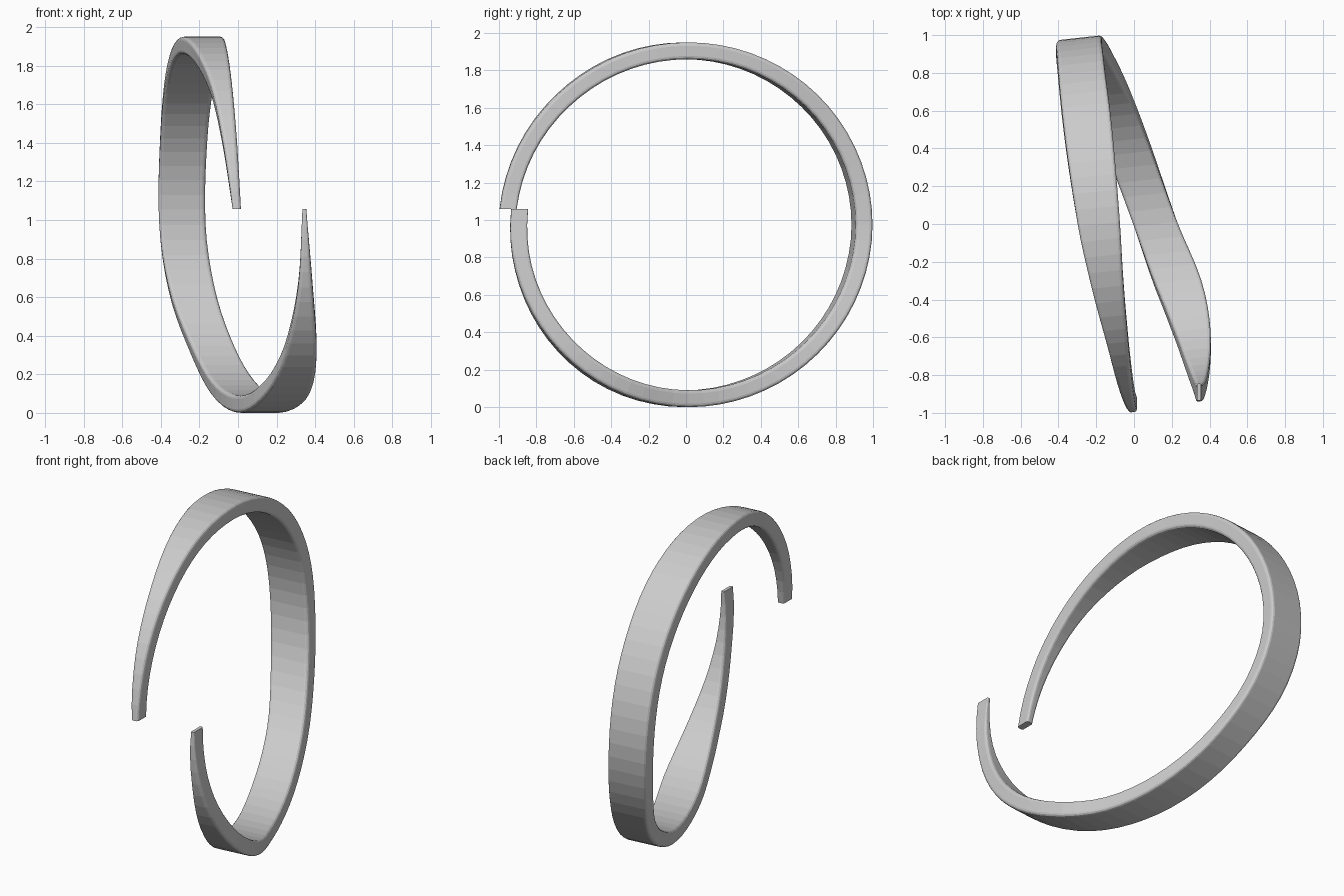
import bpy, bmesh, math

if "Cube" in bpy.data.objects:
    bpy.data.objects.remove(bpy.data.objects["Cube"])

# key stations around the loop: angle, left edge x, right edge x, outer radius
KEYS = [
    (5, -0.028, 0.015, 1.000), (26, -0.078, -0.005, 0.990),
    (48, -0.140, -0.030, 0.980), (72, -0.232, -0.058, 0.976),
    (90, -0.296, -0.075, 0.975), (120, -0.366, -0.115, 0.978),
    (150, -0.402, -0.158, 0.983), (180, -0.408, -0.168, 0.986),
    (202, -0.355, -0.118, 0.983), (225, -0.240, -0.015, 0.979),
    (249, -0.120, 0.110, 0.976), (270, 0.000, 0.228, 0.975),
    (288, 0.100, 0.345, 0.971), (301, 0.175, 0.392, 0.966),
    (317, 0.248, 0.407, 0.958), (340, 0.312, 0.386, 0.947),
    (365, 0.334, 0.354, 0.938),
]
THICK, CENTRE_Z, SHEAR = 0.09, 0.98, 0.11
SEGS, CORNER = 72, 4


def slope(i, c):
    a, b = KEYS[max(i - 1, 0)], KEYS[min(i + 1, len(KEYS) - 1)]
    return (b[c] - a[c]) / (b[0] - a[0])


def sample(ang, c):
    """Smooth curve through column c of the key stations."""
    i = 0
    while i < len(KEYS) - 2 and ang > KEYS[i + 1][0]:
        i += 1
    a, b = KEYS[i], KEYS[i + 1]
    h = b[0] - a[0]
    t = (ang - a[0]) / h
    return ((2*t**3 - 3*t**2 + 1) * a[c] + (t**3 - 2*t**2 + t) * h * slope(i, c)
            + (3*t**2 - 2*t**3) * b[c] + (t**3 - t**2) * h * slope(i + 1, c))


def section(ang):
    """Rounded rectangle across the band at one angle."""
    x0, x1, r1 = (sample(ang, c) for c in (1, 2, 3))
    r0 = r1 - THICK
    rad = min(0.018, (x1 - x0) * 0.3)
    xm = (x0 + x1) / 2
    a = math.radians(ang)
    pts = []
    corners = [(x1 - rad, r1 - rad, 0), (x0 + rad, r1 - rad, 90),
               (x0 + rad, r0 + rad, 180), (x1 - rad, r0 + rad, 270)]
    for cx, cr, start in corners:
        for k in range(CORNER):
            t = math.radians(start + 90 * k / (CORNER - 1))
            x, r = cx + rad * math.cos(t), cr + rad * math.sin(t)
            pts.append((x, -r * math.cos(a) + SHEAR * (x - xm),
                        CENTRE_Z + r * math.sin(a)))
    return pts


# open band swept around the loop with tapered ends
bm = bmesh.new()
rings = [[bm.verts.new(p) for p in section(5 + 360 * i / SEGS)]
         for i in range(SEGS + 1)]
for a, b in zip(rings, rings[1:]):
    n = len(a)
    for k in range(n):
        bm.faces.new((a[k], a[(k + 1) % n], b[(k + 1) % n], b[k]))
bm.faces.new(rings[0])
bm.faces.new(rings[-1])

# level the two tips
for ring in (rings[0], rings[-1]):
    for v in ring:
        v.co.z = 1.063
low = min(v.co.z for v in bm.verts)
for v in bm.verts:
    v.co.z -= low
bmesh.ops.recalc_face_normals(bm, faces=bm.faces)

mesh = bpy.data.meshes.new("open_band")
bm.to_mesh(mesh)
bm.free()
band = bpy.data.objects.new("open_band", mesh)
bpy.context.collection.objects.link(band)

grey = bpy.data.materials.new("grey metal")
grey.diffuse_color = (0.6, 0.6, 0.6, 1)
grey.use_nodes = True
grey.node_tree.nodes["Principled BSDF"].inputs["Base Color"].default_value = grey.diffuse_color
mesh.materials.append(grey)
